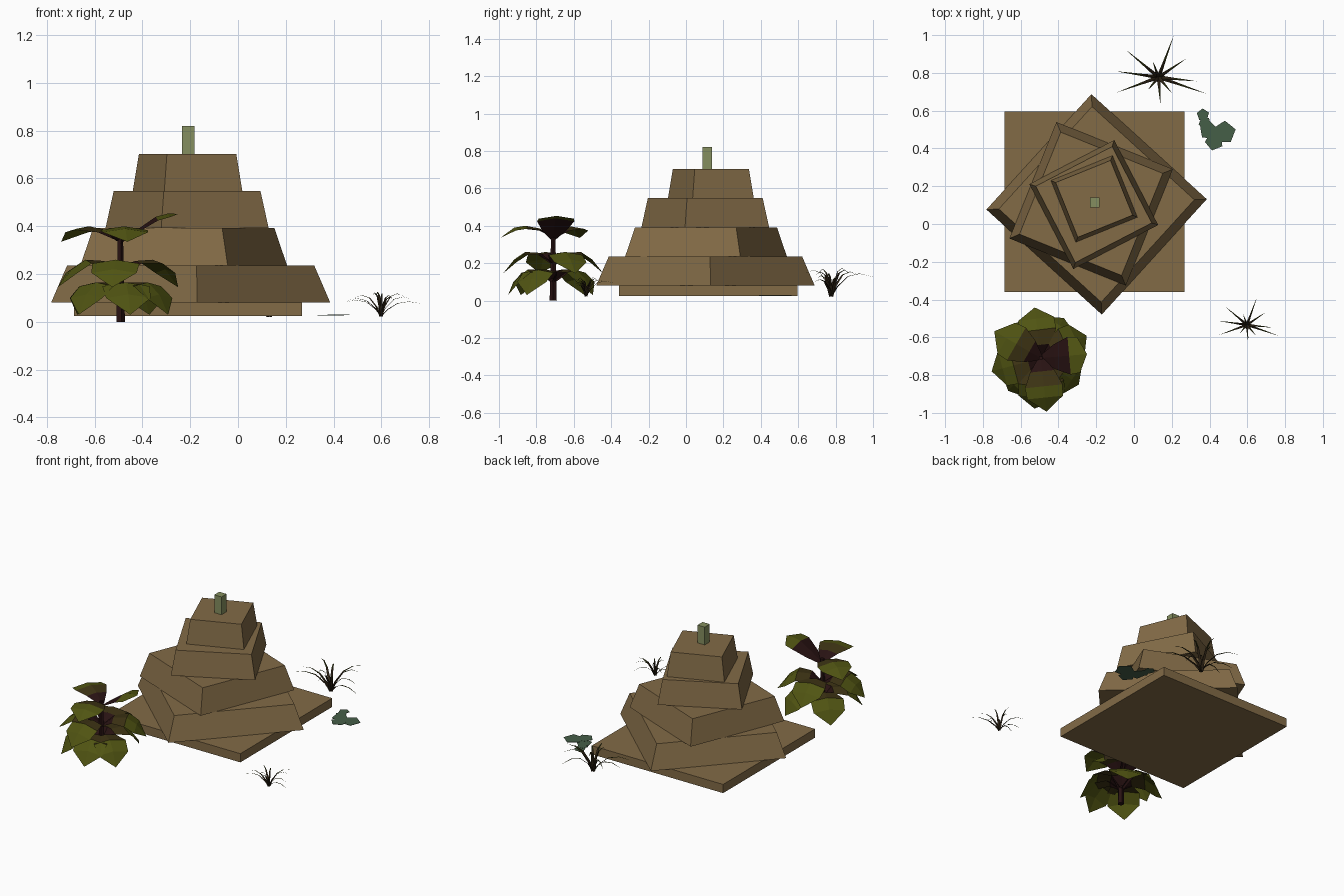
import bpy, math
from math import cos, sin, radians

if "Cube" in bpy.data.objects:
    bpy.data.objects.remove(bpy.data.objects["Cube"])


def material(name, rgb):
    m = bpy.data.materials.new(name)
    m.diffuse_color = (*rgb, 1)
    m.use_nodes = True
    m.node_tree.nodes["Principled BSDF"].inputs["Base Color"].default_value = m.diffuse_color
    return m


STONE = material("tan_stone", (0.225, 0.147, 0.062))
POLE = material("pale_green", (0.235, 0.275, 0.115))
PAD = material("pad_green", (0.060, 0.112, 0.064))
MAROON = material("dark_maroon", (0.021, 0.006, 0.006))
BROWN = material("olive_brown", (0.048, 0.034, 0.007))
GREEN = material("olive_green", (0.080, 0.088, 0.006))
BLADE = material("blade_brown", (0.026, 0.016, 0.007))
BLADE_TIP = material("blade_green", (0.050, 0.055, 0.010))


def make(name, verts, faces, mats, idx=None):
    me = bpy.data.meshes.new(name)
    me.from_pydata(verts, [], faces)
    for m in mats:
        me.materials.append(m)
    if idx:
        for p, i in zip(me.polygons, idx):
            p.material_index = i
    me.update()
    ob = bpy.data.objects.new(name, me)
    bpy.context.collection.objects.link(ob)
    return ob


def frustum(name, cx, cy, z0, z1, r0, r1, angle, mat, n=4):
    """Closed n-sided tapered block; angle is the direction of one corner."""
    verts = []
    for r, z in ((r0, z0), (r1, z1)):
        for k in range(n):
            a = radians(angle) + k * math.tau / n
            verts.append((cx + r * cos(a), cy + r * sin(a), z))
    faces = [tuple(reversed(range(n))), tuple(range(n, 2 * n))]
    faces += [(k, (k + 1) % n, n + (k + 1) % n, n + k) for k in range(n)]
    return make(name, verts, faces, [mat])


# Stepped stone mound: square slab and four twisted tiers
D = math.sqrt(2)
frustum("base_slab", -0.209, 0.118, 0.025, 0.082, 0.477 * D, 0.477 * D, 45, STONE)
tiers = [(-0.198, 0.104, 0.082, 0.235, 0.584, 0.518, 2.7),
         (-0.227, 0.107, 0.235, 0.392, 0.470, 0.412, 23),
         (-0.213, 0.103, 0.392, 0.548, 0.358, 0.322, -17.6),
         (-0.211, 0.133, 0.548, 0.703, 0.249, 0.221, -23)]
for i, t in enumerate(tiers):
    frustum(f"tier_{i + 1}", *t, STONE)

# Small post on the top
frustum("top_post", -0.208, 0.114, 0.70, 0.82, 0.026 * D, 0.026 * D, 45, POLE)


def strip(verts, faces, idx, origin, angle, path, widths, fold, bands):
    """Folded leaf strip running outwards along path of (radius, height)."""
    a = radians(angle)
    ox, oy, oz = origin
    base = len(verts)
    for (r, z), w in zip(path, widths):
        for s in (-1, 0, 1):
            x = r * cos(a) - s * w / 2 * sin(a)
            y = r * sin(a) + s * w / 2 * cos(a)
            verts.append((ox + x, oy + y, oz + z - abs(s) * fold * w))
    for i in range(len(path) - 1):
        for s in (0, 1):
            p = base + 3 * i + s
            faces.append((p, p + 3, p + 4, p + 1))
            idx.append(bands[i])


# Broad-leaved plant: stem and three whorls of arching leaves
PX, PY = -0.493, -0.71
frustum("plant_stem", PX, PY, 0.0, 0.36, 0.02, 0.012, 0, MAROON, 5)

rising = [(0.0, 0.33), (0.07, 0.385), (0.15, 0.44), (0.20, 0.453), (0.245, 0.452)]
top = [(0.0, 0.34), (0.07, 0.385), (0.15, 0.40), (0.21, 0.39), (0.285, 0.335)]
middle = [(0.0, 0.20), (0.07, 0.255), (0.15, 0.26), (0.21, 0.22), (0.27, 0.145)]
low = [(0.0, 0.10), (0.06, 0.165), (0.14, 0.165), (0.20, 0.115), (0.245, 0.03)]
whorls = [(rising, (5,)), (top, (-84, 150)),
          (middle, (26, 97, 195, -97)),
          (low, (-35, 60, 137, 225, -80))]
leaf_v, leaf_f, leaf_i = [], [], []
for path, angles in whorls:
    for a in angles:
        strip(leaf_v, leaf_f, leaf_i, (PX, PY, 0), a, path,
              (0.03, 0.13, 0.20, 0.19, 0.0), 0.08, (0, 0 if path is rising else 1, 2, 2))
make("plant_leaves", leaf_v, leaf_f, [MAROON, BROWN, GREEN], leaf_i)


# Two grass tufts sharing one arrangement of blades
blades = [(70, 0.235, 0.12), (140, 0.23, 0.13), (172, 0.23, 0.10), (200, 0.235, 0.11),
          (274, 0.143, 0.14), (341, 0.27, 0.09), (354, 0.205, 0.12), (34, 0.18, 0.14),
          (110, 0.09, 0.15), (230, 0.09, 0.145), (310, 0.11, 0.13)]


def tuft(name, x, y, scale):
    v, f, idx = [], [], []
    for a, r, h in blades:
        path = [(0, 0), (0.15 * r, 0.45 * h), (0.4 * r, 0.88 * h), (0.68 * r, h), (r, 0.85 * h)]
        path = [(p * scale, q * scale) for p, q in path]
        widths = [w * scale for w in (0.024, 0.018, 0.012, 0.007, 0.0)]
        strip(v, f, idx, (x, y, 0.025), a, path, widths, 0.2, (0, 0, 1, 1))
    make(name, v, f, [BLADE, BLADE_TIP], idx)


tuft("grass_tuft_back", 0.13, 0.777, 1.0)
tuft("grass_tuft_front", 0.598, -0.534, 0.67)

# Cluster of flat ground leaves
pads = [(0.365, 0.578, 0.034, 20), (0.375, 0.535, 0.034, 50), (0.395, 0.495, 0.05, 10),
        (0.478, 0.485, 0.062, 15), (0.425, 0.438, 0.05, 40)]
for i, (x, y, r, a) in enumerate(pads):
    z = 0.026 + 0.0006 * i
    frustum(f"ground_leaf_{i + 1}", x, y, z, z + 0.002, r, r, a, PAD, 5)
